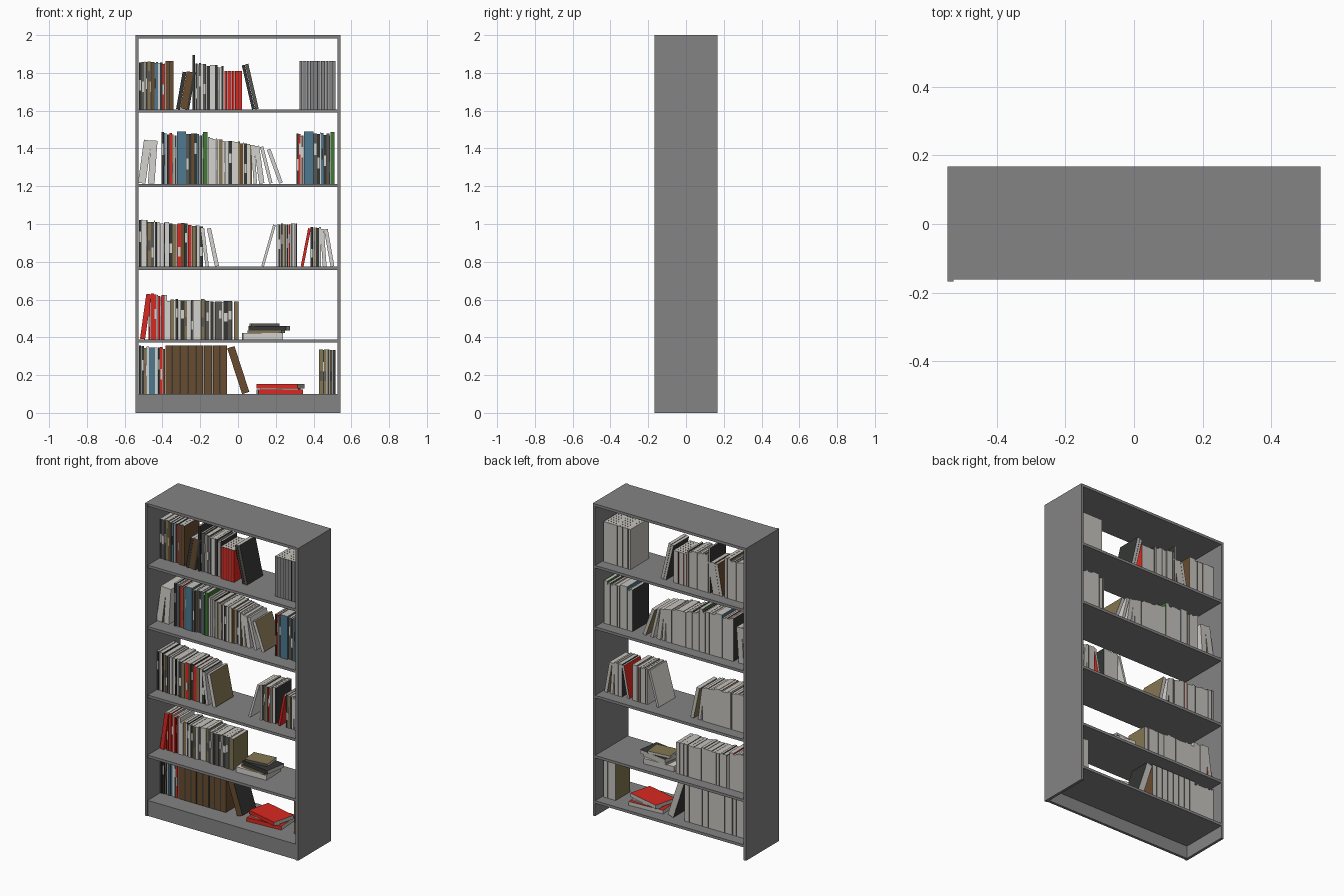
import bpy, bmesh, math, random
from mathutils import Matrix, Vector

if "Cube" in bpy.data.objects:
    bpy.data.objects.remove(bpy.data.objects["Cube"])

random.seed(4)

# ---- materials, keyed by one letter each
PALETTE = {
    'C': ("case grey", (0.23, 0.23, 0.23)),
    'P': ("page cream", (0.56, 0.54, 0.50)),
    'W': ("cover white", (0.66, 0.65, 0.62)),
    'K': ("cover black", (0.035, 0.038, 0.035)),
    'D': ("cover charcoal", (0.10, 0.095, 0.085)),
    'R': ("cover red", (0.70, 0.022, 0.015)),
    'N': ("cover brown", (0.14, 0.07, 0.028)),
    'B': ("cover blue", (0.075, 0.19, 0.28)),
    'G': ("cover green", (0.05, 0.19, 0.035)),
    'T': ("cover tan", (0.23, 0.18, 0.085)),
}
KEYS = list(PALETTE)
MATS = []
for name, col in PALETTE.values():
    m = bpy.data.materials.new(name)
    m.diffuse_color = (*col, 1)
    m.use_nodes = True
    m.node_tree.nodes["Principled BSDF"].inputs["Base Color"].default_value = m.diffuse_color
    MATS.append(m)


def finish(name, bm):
    me = bpy.data.meshes.new(name)
    bm.to_mesh(me)
    bm.free()
    for m in MATS:
        me.materials.append(m)
    ob = bpy.data.objects.new(name, me)
    bpy.context.collection.objects.link(ob)
    return ob


def add_box(bm, lo, hi, pick, xf=Matrix()):
    """Axis box lo..hi; pick(normal) returns the colour letter of a face."""
    lo, hi = Vector(lo), Vector(hi)
    mid, size = (lo + hi) / 2, hi - lo
    vs = bmesh.ops.create_cube(bm, size=1)['verts']
    for v in vs:
        v.co = Vector(v.co[i] * size[i] + mid[i] for i in range(3))
    for f in {f for v in vs for f in v.link_faces}:
        f.normal_update()
        f.material_index = KEYS.index(pick(f.normal))
    for v in vs:
        v.co = xf @ v.co


def case_part(name, lo, hi):
    bm = bmesh.new()
    add_box(bm, lo, hi, lambda n: 'C')
    finish(name, bm)


# ---- bookcase: sides, boards, plinth (open back)
HW, IN, T = 0.543, 0.526, 0.017
for s, side in ((-1, "left_side"), (1, "right_side")):
    a, b = sorted((s * HW, s * IN))
    case_part(side, (a, -0.168, 0), (b, 0.168, 2))
SHELF = [0.099, 0.389, 0.774, 1.213, 1.606]
for i, z in enumerate(SHELF + [2.0]):
    case_part("top_board" if i == 5 else f"shelf_{i + 1}",
              (-IN, -0.162, z - T), (IN, 0.168, z))
case_part("plinth", (-IN, -0.162, 0), (IN, -0.145, SHELF[0] - T))

BACK = 0.098
LABEL = {'K': 'W', 'D': 'W', 'R': 'W', 'B': 'K', 'T': 'D', 'G': 'W'}


def book(bm, w, h, y0, col, side=None, xf=Matrix(), label=False):
    """Book standing at the origin with its spine at y0."""
    side = side or ('P' if col == 'C' else col)

    def pick(n):
        return 'P' if n.y > .5 or abs(n.z) > .5 else col if n.y < -.5 else side
    add_box(bm, (0, y0, 0), (w, BACK, h), pick, xf)
    if label and col in LABEL:      # thin title plate on the spine
        z = random.uniform(.2, .6) * h
        add_box(bm, (w * .15, y0 - .0008, z), (w * .85, y0, z + h * .22),
                lambda n: LABEL[col], xf)


def row(name, shelf, x0, x1, h0, h1, cols, y0, jitter=.012):
    """Upright row; lower-case letters are thin books."""
    bm = bmesh.new()
    ws = [random.uniform(.75, 1.3) * (.35 if c.islower() else 1) for c in cols]
    if len(set(cols.upper())) == 1 or jitter == 0:
        ws = [.25 if c.islower() else 1 for c in cols]
    k = (x1 - x0) / sum(ws)
    x = x0
    for i, (c, w) in enumerate(zip(cols, ws)):
        h = h0 + (h1 - h0) * i / max(1, len(cols) - 1) - random.random() * jitter
        yy = y0 + random.random() * jitter
        book(bm, w * k - .0006, h, yy, c.upper(),
             xf=Matrix.Translation((x, 0, SHELF[shelf])),
             label=jitter > 0 and random.random() < .65)
        x += w * k
    finish(name, bm)


def lean(name, shelf, x, w, h, deg, col, y0, side=None):
    """Tilted book; x is the corner touching the shelf, deg > 0 tips right."""
    bm = bmesh.new()
    xf = (Matrix.Translation((x, 0, SHELF[shelf]))
          @ Matrix.Rotation(math.radians(deg), 4, 'Y')
          @ Matrix.Translation((-w if deg > 0 else 0, 0, 0)))
    book(bm, w, h, y0, col, side, xf)
    finish(name, bm)


def flat(name, cx, cy, z, lx, ly, h, deg, col, top=None):
    """Book lying down, spine to the front."""
    bm = bmesh.new()
    xf = Matrix.Translation((cx, cy, z)) @ Matrix.Rotation(math.radians(deg), 4, 'Z')

    def pick(n):
        return (top or col) if abs(n.z) > .5 else col if n.y < -.5 else 'P'
    add_box(bm, (-lx / 2, -ly / 2, 0), (lx / 2, ly / 2, h), pick, xf)
    finish(name, bm)


# ---- bottom shelf
row("mixed_books_1", 0, -.525, -.385, .258, .25, "KwKTkWBBWKRwN", -.04)
row("brown_volumes", 0, -.385, -.058, .257, .257, "NkNkNkNkNkNkNkN", -.04, 0)
lean("leaning_brown_volume", 0, .022, .04, .255, -18, 'N', -.04, 'K')
row("right_books_1", 0, .43, .517, .238, .236, "TkTwKTK", -.05, .004)
flat("lower_red_book", .22, .02, SHELF[0], .235, .16, .024, 4, 'R')
flat("upper_red_book", .225, .015, SHELF[0] + .031, .225, .15, .024, -14, 'R')
flat("thin_grey_book", .225, .02, SHELF[0] + .024, .2, .14, .007, -4, 'P')

# ---- second shelf
lean("leaning_red_book", 1, -.492, .027, .24, 8, 'R', -.05)
row("red_books", 1, -.475, -.375, .25, .235, "RkRRwRkRW", -.05)
row("pale_books", 1, -.375, -.17, .215, .215, "WTwKWKTWDWWTk", -.05)
row("charcoal_books", 1, -.17, -.025, .205, .203, "DwKwDDwKDw", -.05, .006)
row("tan_book", 1, -.022, .002, .2, .2, "T", -.05, 0)
flat("stack_white_book", .13, .02, SHELF[1], .21, .15, .034, 2, 'W', 'W')
flat("stack_brown_book", .15, .02, SHELF[1] + .034, .18, .14, .012, -8, 'T')
flat("stack_black_book", .165, .02, SHELF[1] + .046, .2, .14, .024, -9, 'K')
flat("stack_top_book", .14, .03, SHELF[1] + .07, .15, .11, .015, 6, 'D', 'T')

# ---- third shelf
row("mixed_books_3", 2, -.525, -.185, .255, .222,
    "KwWkTDwKWWkWKTwRNKRTkWK", -.08)
lean("pale_leaner_a", 2, -.172, .018, .205, -7, 'W', -.08)
lean("pale_leaner_b", 2, -.122, .022, .205, -12, 'W', -.08, 'T')
lean("pale_leaner_c", 2, .137, .014, .228, 16, 'W', -.07)
row("centre_books_3", 2, .203, .312, .235, .232, "WKDwTKRwDWK", -.07)
lean("red_leaner", 2, .347, .015, .205, 11, 'R', -.07)
row("right_books_3", 2, .385, .44, .212, .21, "KTwKW", -.07, .006)
lean("pale_leaner_d", 2, .449, .02, .2, -4, 'W', -.07)
lean("pale_leaner_e", 2, .49, .02, .2, -10, 'W', -.07, 'T')

# ---- fourth shelf
lean("white_leaner_a", 3, -.49, .04, .23, 8, 'W', -.07, 'T')
lean("white_leaner_b", 3, -.442, .035, .228, 4, 'W', -.07)
row("mixed_books_4", 3, -.405, -.325, .28, .265, "KBwKRTwD", -.07)
row("blue_volume_left", 3, -.324, -.275, .276, .276, "B", -.07, 0)
row("dark_books_4", 3, -.274, -.185, .275, .265, "DKwNKBDk", -.07)
row("green_book_left", 3, -.184, -.162, .275, .275, "G", -.07, 0)
row("white_books_4", 3, -.16, .075, .25, .215, "WWWkWTWdWKWWTNwKWT", -.07)
lean("white_leaner_c", 3, .083, .018, .205, -4, 'W', -.07)
lean("white_leaner_d", 3, .112, .028, .2, -8, 'W', -.07)
lean("white_leaner_e", 3, .165, .018, .2, -14, 'W', -.07)
lean("white_leaner_f", 3, .218, .02, .19, -20, 'W', -.07, 'T')
row("mixed_books_5", 3, .31, .348, .272, .262, "KRwD", -.07)
row("blue_volume_right", 3, .349, .4, .276, .276, "B", -.07, 0)
row("dark_books_5", 3, .401, .488, .276, .265, "DKwBKDk", -.07)
row("green_book_right", 3, .489, .512, .275, .275, "G", -.07, 0)

# ---- top shelf
row("mixed_books_6", 4, -.525, -.385, .258, .25, "KDwKTkNBBWKRw", -.05)
row("brown_pair", 4, -.384, -.342, .257, .257, "NkN", -.05, 0)
for i, (c, w) in enumerate((("K", .02), ("N", .035), ("K", .014))):
    lean(f"brown_leaner_{i}", 4, -.308 + .0245 * i + (.012 if i == 1 else 0),
         w, .2, 10, c, -.06, 'N')
row("tall_thin_book", 4, -.24, -.228, .29, .29, "K", -.06, 0)
row("centre_books_6", 4, -.225, -.075, .25, .232, "KwDWDwKWWKdWK", -.06)
row("red_volumes", 4, -.072, .022, .205, .205, "RkRkRkRkR", -.07, 0)
lean("black_leaner_a", 4, .074, .016, .24, -13, 'K', -.06)
lean("charcoal_leaner", 4, .092, .018, .245, -13, 'D', -.06, 'K')
row("grey_volumes", 4, .325, .517, .257, .257, "CkCkCkCkCkCkCkCkCkC", -.088, 0)
